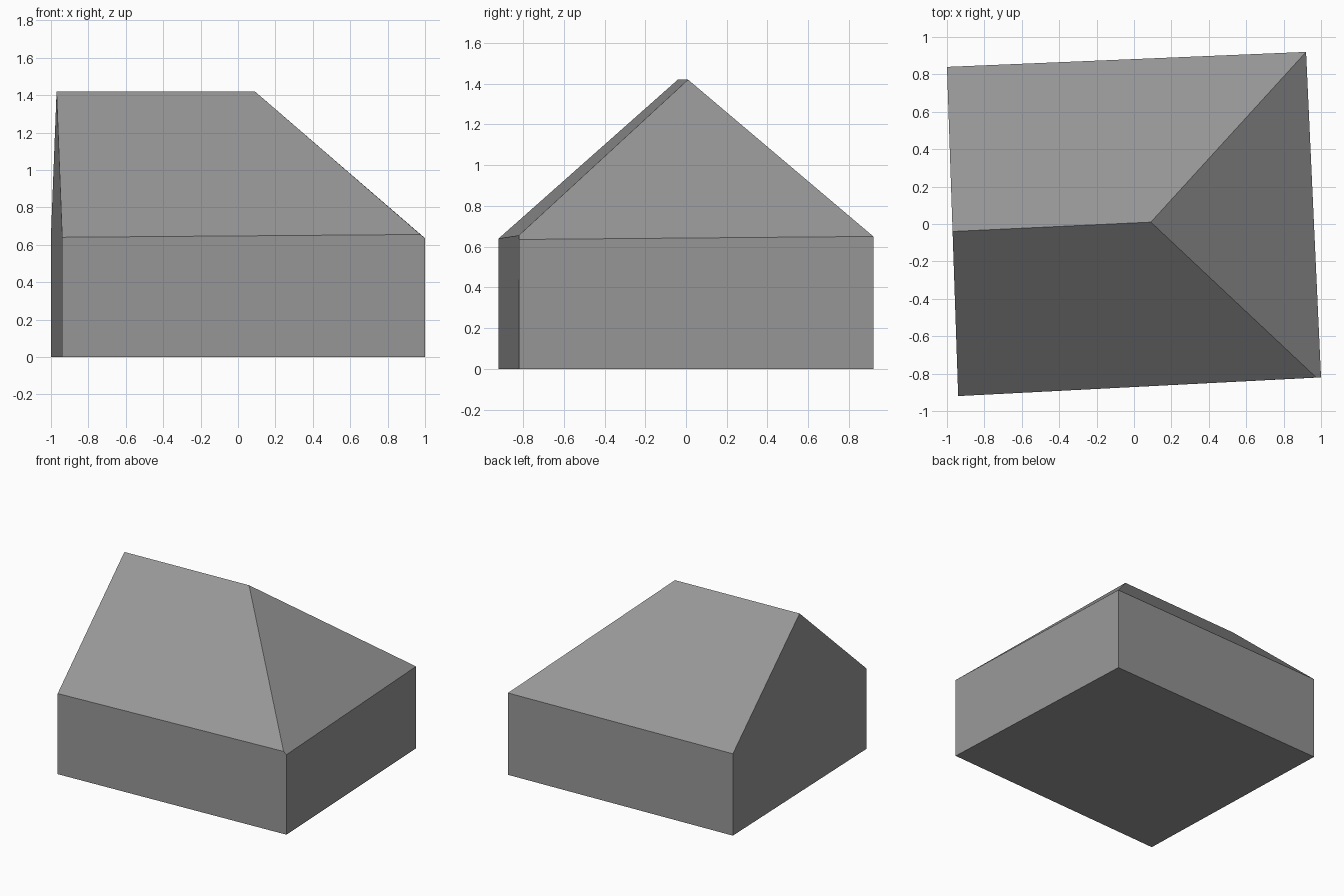
import bpy, bmesh

cube = bpy.data.objects.get("Cube")
if cube:
    bpy.data.objects.remove(cube, do_unlink=True)

grey = bpy.data.materials.new("plain grey")
grey.use_nodes = True
GREY = (0.31, 0.31, 0.31, 1)
grey.diffuse_color = GREY
grey.node_tree.nodes["Principled BSDF"].inputs["Base Color"].default_value = GREY

# Footprint corners and the height of the eaves above each
corners = {
    "back_gable": (-1.0, 0.84, 0.65),
    "front_gable": (-0.94, -0.92, 0.64),
    "front_hip": (1.0, -0.82, 0.635),
    "back_hip": (0.92, 0.92, 0.65),
}
points = dict(corners)
points.update({"ground_" + k: (x, y, 0) for k, (x, y, z) in corners.items()})
points["hip_foot"] = (0.975, -0.821, 0.655)
points["ridge_gable"] = (-0.97, -0.04, 1.42)
points["ridge_hip"] = (0.09, 0.01, 1.42)


def build(name, faces):
    """Make a flat-shaded part from faces given as point names."""
    bm = bmesh.new()
    verts = {}
    for face in faces:
        for key in face:
            if key not in verts:
                verts[key] = bm.verts.new(points[key])
        bm.faces.new([verts[key] for key in face])
    mesh = bpy.data.meshes.new(name)
    bm.to_mesh(mesh)
    bm.free()
    mesh.materials.append(grey)
    obj = bpy.data.objects.new(name, mesh)
    bpy.context.collection.objects.link(obj)


# Walls: the gable end rises to the ridge, the front meets the hip foot
names = list(corners)
extra_top = {"back_gable": ["ridge_gable"], "front_hip": [], "front_gable": ["hip_foot"]}
walls = []
for i, a in enumerate(names):
    b = names[(i + 1) % len(names)]
    top = [b] + extra_top.get(a, []) + [a]
    walls.append(["ground_" + a, "ground_" + b] + top)
walls.append(["ground_" + n for n in reversed(names)])
build("house_walls", walls)

# Roof: two long slopes and one hipped end
build("hip_roof", [
    ["front_gable", "hip_foot", "ridge_hip", "ridge_gable"],
    ["back_hip", "back_gable", "ridge_gable", "ridge_hip"],
    ["front_hip", "back_hip", "ridge_hip", "hip_foot"],
])
